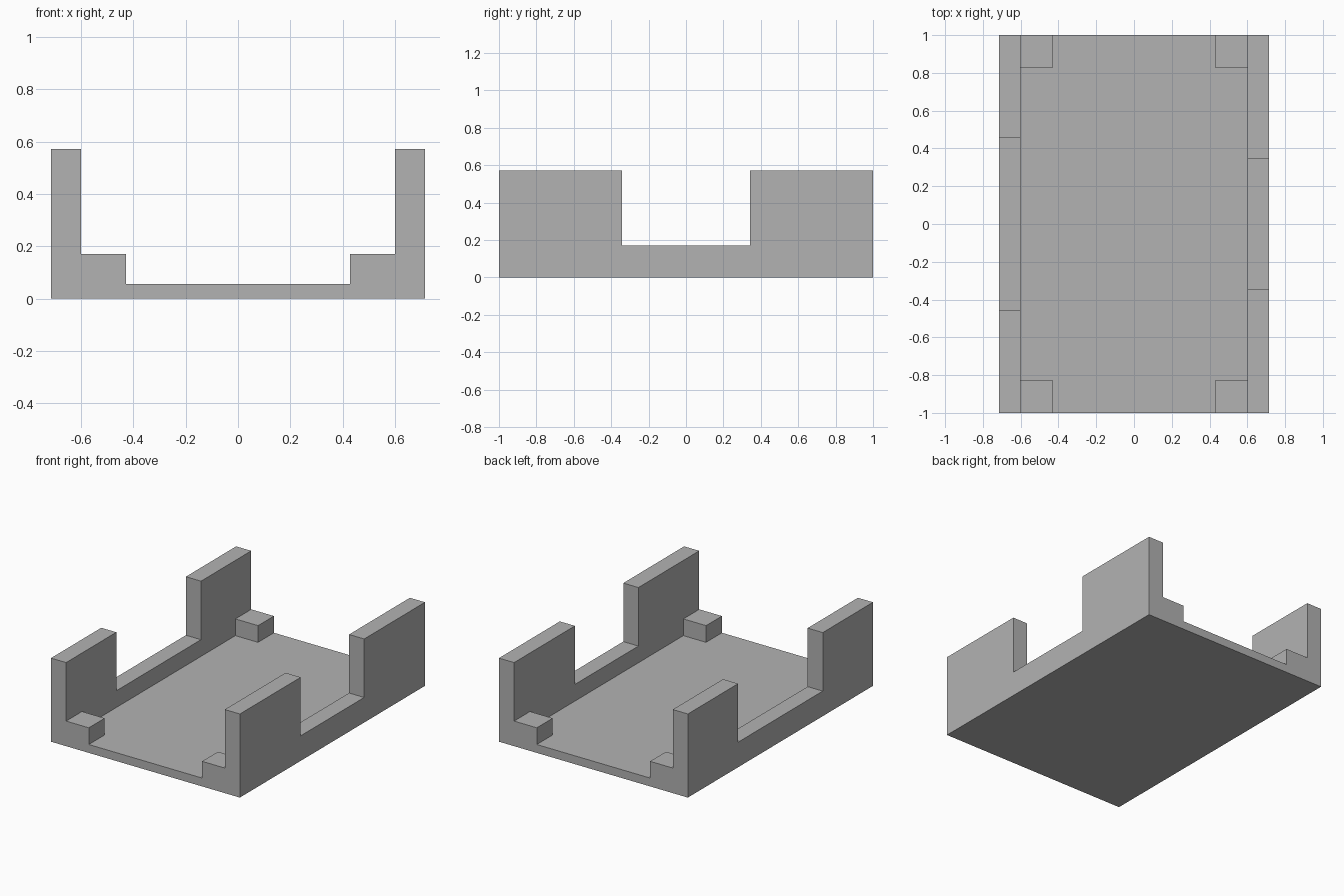
import bpy
import bmesh
from mathutils import Vector

if "Cube" in bpy.data.objects:
    bpy.data.objects.remove(bpy.data.objects["Cube"], do_unlink=True)

# Everything is laid out on a grid of 35 units along the length
U = 2 / 35
HALF_W, HALF_L = 12.5 * U, 17.5 * U
WALL, HEIGHT = 2 * U, 10 * U
FLOOR, STEP = U, 3 * U

grey = bpy.data.materials.new("light_grey")
grey.use_nodes = True
colour = (0.448, 0.448, 0.448, 1)
grey.diffuse_color = colour
grey.node_tree.nodes["Principled BSDF"].inputs["Base Color"].default_value = colour


def prism(name, outline, depth):
    """Extrude a closed 3D outline along a vector."""
    bm = bmesh.new()
    face = bm.faces.new([bm.verts.new(p) for p in outline])
    result = bmesh.ops.extrude_face_region(bm, geom=[face], use_keep_orig=True)
    moved = [g for g in result["geom"] if isinstance(g, bmesh.types.BMVert)]
    bmesh.ops.translate(bm, verts=moved, vec=Vector(depth))
    bmesh.ops.recalc_face_normals(bm, faces=bm.faces[:])
    mesh = bpy.data.meshes.new(name)
    bm.to_mesh(mesh)
    bm.free()
    mesh.materials.append(grey)
    obj = bpy.data.objects.new(name, mesh)
    bpy.context.collection.objects.link(obj)
    return obj


def box(name, x0, x1, y0, y1, z0, z1):
    base = [(x0, y0, z0), (x1, y0, z0), (x1, y1, z0), (x0, y1, z0)]
    return prism(name, base, (0, 0, z1 - z0))


def notched_wall(name, x, notch):
    """Side wall with a centred notch of the given half length."""
    half = [(HALF_L, 0), (HALF_L, HEIGHT), (notch, HEIGHT), (notch, STEP)]
    profile = half + [(-y, z) for y, z in reversed(half)]
    return prism(name, [(x, y, z) for y, z in profile], (WALL, 0, 0))


# Floor between the walls
inner = HALF_W - WALL
box("floor", -inner, inner, -HALF_L, HALF_L, 0, FLOOR)

# Side walls, with a longer notch on the -x side
notched_wall("left_wall", inner, 6 * U)
notched_wall("right_wall", -HALF_W, 8 * U)

# Stop blocks in the four corners
for sx, side in ((1, "left"), (-1, "right")):
    for sy, end in ((-1, "front"), (1, "back")):
        xs = sorted((sx * inner, sx * (inner - STEP)))
        ys = sorted((sy * HALF_L, sy * (HALF_L - STEP)))
        box(f"{end}_{side}_corner_block", *xs, *ys, FLOOR, STEP)
